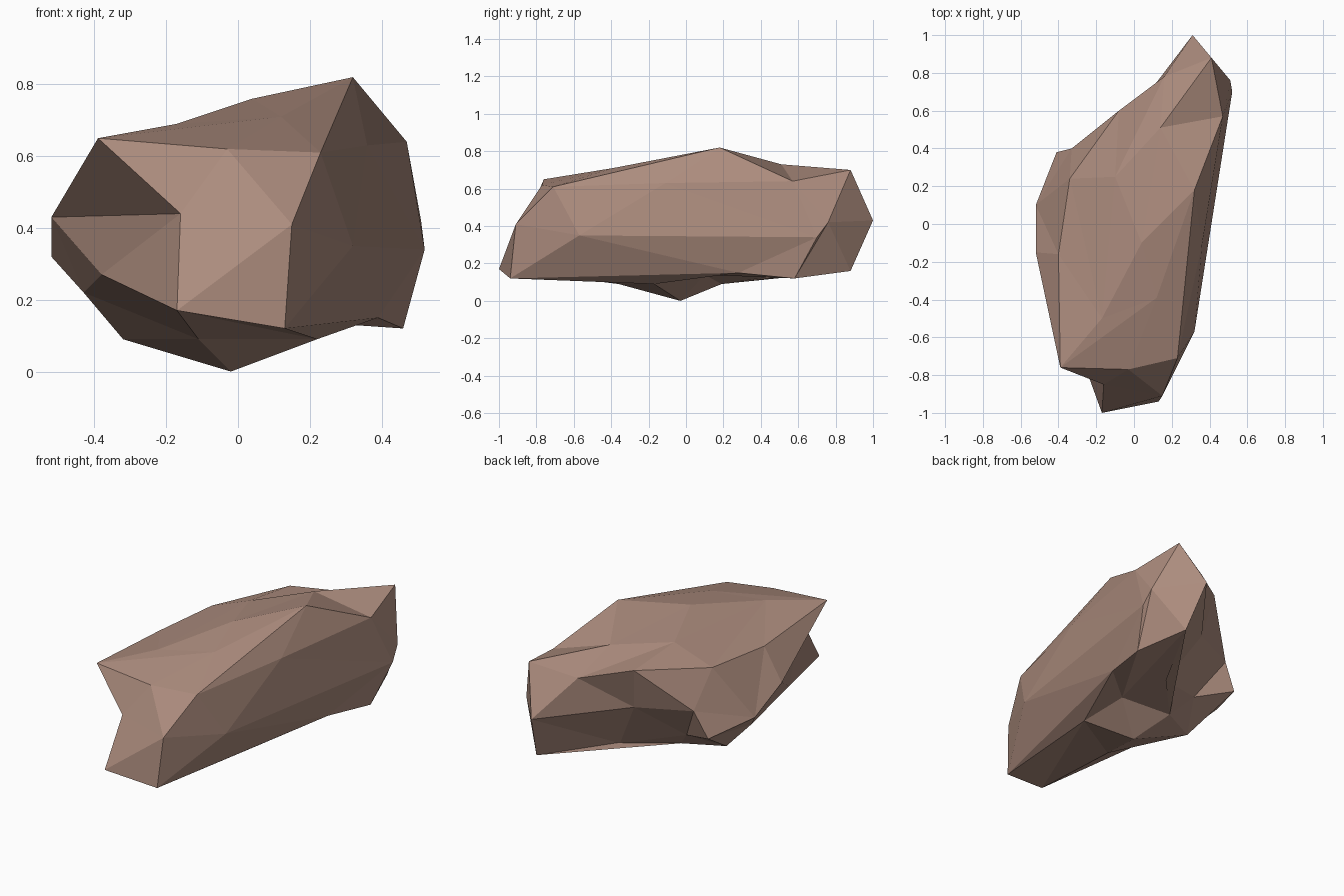
import bpy
import bmesh

# Remove the default object
default_cube = bpy.data.objects.get("Cube")
if default_cube:
    bpy.data.objects.remove(default_cube, do_unlink=True)

# Stone colour
stone = bpy.data.materials.new("brown_stone")
stone.use_nodes = True
colour = (.41, .26, .205, 1)
stone.diffuse_color = colour
stone.node_tree.nodes["Principled BSDF"].inputs["Base Color"].default_value = colour

bm = bmesh.new()
SIDES = range(5)


def ring(*points):
    """Add one ring of boulder corners, in order around the vertical axis."""
    return [bm.verts.new(p) for p in points]


# Underside: lowest point, then rings rising outward
bottom, = ring((-.02, -.03, 0))
belly = ring((.22, -.17, .09), (-.11, -.36, .09), (-.32, .08, .09),
             (-.1, .19, .09), (.17, .1, .14))
lower = ring((.13, -.94, .12), (-.38, -.42, .27), (-.41, .38, .27),
             (.13, .43, .12), (.46, .58, .12))
lower_between = ring((-.17, -1, .17), (-.43, 0, .22), (-.2, .28, .2),
                     (.36, .88, .16), (.39, .28, .15))

# Flanks: corners leaning each way between the lower and upper rings
flank_near = ring((.15, -.91, .41), (-.52, -.15, .43), (-.33, .4, .42),
                  (.31, 1, .43), (.52, .7, .34))
flank_far = ring((-.16, -.85, .44), (-.52, .1, .32), (-.04, .54, .42),
                 (.51, .76, .42), (.32, -.57, .35))

# Crown: upper rings closing on the top point
upper = ring((-.03, -.77, .62), (-.4, -.16, .61), (-.08, .6, .67),
             (.41, .88, .7), (.36, -.11, .63))
upper_between = ring((-.39, -.76, .65), (-.34, .24, .62), (.16, .78, .63),
                     (.47, .57, .64), (.23, -.71, .61))
crown = ring((.12, -.39, .71), (-.17, -.5, .69), (-.1, .25, .71),
             (.14, .51, .73), (.32, .18, .82))
top, = ring((.04, -.1, .76))


def facet(a, b, c, ab, bc, ca):
    """Fill a large triangle as four flat facets through its edge points."""
    for corners in ((a, ab, ca), (ab, b, bc), (ca, bc, c), (ab, bc, ca)):
        bm.faces.new(corners)


# Four bands of five large triangles enclose the boulder
for i in SIDES:
    n = (i + 1) % len(SIDES)
    facet(bottom, lower[n], lower[i],
          belly[n], lower_between[i], belly[i])
    facet(lower[i], lower[n], upper[i],
          lower_between[i], flank_far[i], flank_near[i])
    facet(lower[n], upper[n], upper[i],
          flank_near[n], upper_between[i], flank_far[i])
    facet(top, upper[i], upper[n],
          crown[i], upper_between[i], crown[n])

bmesh.ops.recalc_face_normals(bm, faces=bm.faces[:])

# Flat-shaded boulder
mesh = bpy.data.meshes.new("boulder")
bm.to_mesh(mesh)
bm.free()
mesh.materials.append(stone)
boulder = bpy.data.objects.new("boulder", mesh)
bpy.context.collection.objects.link(boulder)
